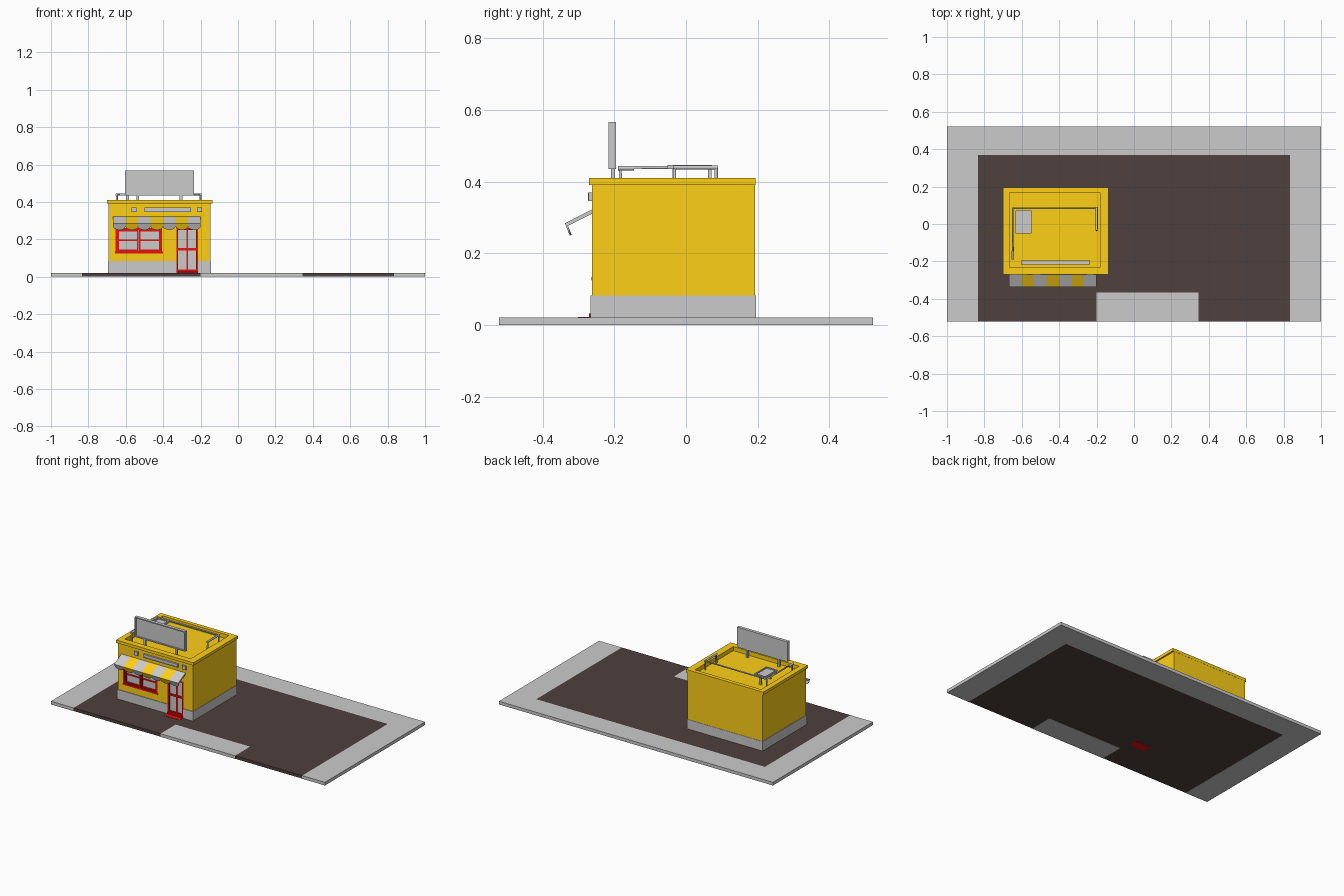
import bpy, bmesh, math
from mathutils import Vector

if "Cube" in bpy.data.objects:
    bpy.data.objects.remove(bpy.data.objects["Cube"])


def material(name, rgb):
    m = bpy.data.materials.new(name)
    m.diffuse_color = (*rgb, 1)
    m.use_nodes = True
    m.node_tree.nodes["Principled BSDF"].inputs["Base Color"].default_value = m.diffuse_color
    return m


YELLOW = material("yellow_paint", (1.0, 0.63, 0.008))
RED = material("red_paint", (0.8, 0.006, 0.004))
DARK = material("asphalt", (0.078, 0.052, 0.048))


def finish(name, bm, mat=None):
    bmesh.ops.recalc_face_normals(bm, faces=bm.faces)
    me = bpy.data.meshes.new(name)
    bm.to_mesh(me)
    bm.free()
    ob = bpy.data.objects.new(name, me)
    bpy.context.collection.objects.link(ob)
    if mat:
        me.materials.append(mat)
    return ob


def boxes(name, items, mat=None):
    """One object from boxes given as (x0, x1, y0, y1, z0, z1)."""
    bm = bmesh.new()
    for x0, x1, y0, y1, z0, z1 in items:
        vs = bmesh.ops.create_cube(bm, size=1)["verts"]
        for v in vs:
            v.co = (x1 if v.co.x > 0 else x0, y1 if v.co.y > 0 else y0, z1 if v.co.z > 0 else z0)
    return finish(name, bm, mat)


def prism(name, outline, offset, mat=None):
    """Extrude a flat outline of 3D points along offset."""
    bm = bmesh.new()
    face = bm.faces.new([bm.verts.new(p) for p in outline])
    ext = bmesh.ops.extrude_face_region(bm, geom=[face], use_keep_orig=True)
    vs = [g for g in ext["geom"] if isinstance(g, bmesh.types.BMVert)]
    bmesh.ops.translate(bm, vec=Vector(offset), verts=vs)
    return finish(name, bm, mat)


def frame(x0, x1, y0, y1, z0, z1, t):
    """Four upright bars around a rectangle in the front plane."""
    return [(x0, x0 + t, y0, y1, z0, z1), (x1 - t, x1, y0, y1, z0, z1),
            (x0 + t, x1 - t, y0, y1, z0, z0 + t), (x0 + t, x1 - t, y0, y1, z1 - t, z1)]


def cut(ob, items):
    """Carve boxes out of an object."""
    for item in items:
        cutter = boxes("cutter", [item])
        cutter.hide_render = True
        mod = ob.modifiers.new("cut", 'BOOLEAN')
        mod.operation = 'DIFFERENCE'
        mod.solver = 'EXACT'
        mod.object = cutter
        bpy.context.view_layer.objects.active = ob
        bpy.ops.object.modifier_apply(modifier=mod.name)
        bpy.data.objects.remove(cutter)


# Ground: pavement border, asphalt lot and entrance slab
Y, G, E = 0.522, 0.021, 0.001
L, R, B = -0.835, 0.834, 0.37
A0, A1, AB = -0.2, 0.344, -0.365
prism("pavement_border", [(-1, -Y, 0), (L, -Y, 0), (L, B, 0), (R, B, 0), (R, -Y, 0),
                          (1, -Y, 0), (1, Y, 0), (-1, Y, 0)], (0, 0, G))
prism("asphalt_lot", [(L, -Y, E), (A0, -Y, E), (A0, AB, E), (A1, AB, E), (A1, -Y, E),
                      (R, -Y, E), (R, B, E), (L, B, E)], (0, 0, G - E), DARK)
boxes("entrance_slab", [(A0, A1, -Y, AB, 0, G)])

# Building shell with window, door and roof recesses
window_hole = (-0.655, -0.405, -0.3, -0.243, 0.128, 0.26)
door_hole = (-0.33, -0.215, -0.3, -0.243, 0.01, 0.26)
roof_hole = (-0.665, -0.183, -0.232, 0.168, 0.383, 0.5)
walls = boxes("walls", [(-0.692, -0.146, -0.262, 0.193, 0.08, 0.395)], YELLOW)
cut(walls, [window_hole, door_hole, roof_hole])
base = boxes("base_plinth", [(-0.696, -0.144, -0.266, 0.195, 0.015, 0.083)])
cut(base, [door_hole])
cornice = boxes("cornice", [(-0.70, -0.136, -0.271, 0.194, 0.391, 0.41)], YELLOW)
cut(cornice, [roof_hole])

# Window: glass, outer frame, two sashes with a cross bar, sill
boxes("window_glass", [(-0.65, -0.41, -0.25, -0.244, 0.13, 0.258)])
bars = frame(-0.655, -0.405, -0.262, -0.243, 0.128, 0.26, 0.01)
for x0, x1 in ((-0.645, -0.532), (-0.528, -0.415)):
    bars += frame(x0, x1, -0.257, -0.243, 0.138, 0.25, 0.008)
    bars.append((x0 + 0.008, x1 - 0.008, -0.255, -0.243, 0.191, 0.199))
bars.append((-0.658, -0.402, -0.2635, -0.25, 0.124, 0.134))
boxes("window_frame", bars, RED)

# Door: glass, frame with centre and cross bars, sill and step
boxes("door_glass", [(-0.325, -0.22, -0.25, -0.244, 0.02, 0.258)])
bars = frame(-0.33, -0.215, -0.262, -0.243, 0.02, 0.26, 0.01)
bars += [(-0.275, -0.267, -0.256, -0.243, 0.03, 0.25),
         (-0.32, -0.225, -0.257, -0.243, 0.141, 0.153),
         (-0.32, -0.225, -0.257, -0.243, 0.03, 0.04)]
boxes("door_frame", bars, RED)
boxes("door_step", [(-0.33, -0.215, -0.302, -0.243, 0, 0.023),
                    (-0.33, -0.215, -0.271, -0.243, 0.023, 0.032)], RED)

# Wall plate and lamps under the cornice
boxes("name_plate", [(-0.5, -0.25, -0.27, -0.26, 0.347, 0.37)]
      + frame(-0.5, -0.25, -0.273, -0.26, 0.347, 0.37, 0.004))
boxes("wall_lamps", [(x, x + 0.027, -0.272, -0.26, 0.346, 0.37) for x in (-0.57, -0.22)])

# Striped awning with a scalloped valance
N, X0, X1 = 7, -0.668, -0.2
w = (X1 - X0) / N
for i in range(N):
    a, b = X0 + i * w, X0 + (i + 1) * w
    mat = YELLOW if i % 2 else None
    prism(f"awning_stripe_{i}", [(a, -0.26, 0.324), (a, -0.338, 0.284), (a, -0.334, 0.275),
                                 (a, -0.26, 0.312)], (w, 0, 0), mat)
    pts = [(a, -0.338, 0.284), (b, -0.338, 0.284)]
    for k in range(9):
        t = math.pi * k / 8
        d = 0.014 + 0.02 * math.sin(t)
        pts.append(((a + b) / 2 + w / 2 * math.cos(t), -0.338 + 0.4 * d, 0.284 - d))
    prism(f"awning_valance_{i}", pts, (0, 0.005, 0.002), mat)

# Roof billboard: board, raised border and two legs
boxes("billboard", [(-0.603, -0.235, -0.208, -0.195, 0.435, 0.567)]
      + frame(-0.603, -0.235, -0.216, -0.195, 0.435, 0.567, 0.007))
boxes("billboard_legs", [(x - 0.007, x + 0.007, -0.21, -0.198, 0.38, 0.44)
                         for x in (-0.535, -0.305)])


# Roof piping on posts
def tube(name, pts, radius):
    cu = bpy.data.curves.new(name, 'CURVE')
    cu.dimensions = '3D'
    cu.bevel_depth = radius
    cu.bevel_resolution = 1
    cu.use_fill_caps = True
    sp = cu.splines.new('POLY')
    sp.points.add(len(pts) - 1)
    for p, co in zip(sp.points, pts):
        p.co = (*co, 1)
    ob = bpy.data.objects.new(name, cu)
    bpy.context.collection.objects.link(ob)


tube("roof_pipe", [(-0.648, -0.183, 0.38), (-0.648, -0.183, 0.44), (-0.648, 0.084, 0.44),
                   (-0.2, 0.084, 0.44), (-0.2, -0.032, 0.44), (-0.2, -0.032, 0.38)], 0.0055)
tube("pipe_end_left", [(-0.648, -0.19, 0.438), (-0.648, -0.145, 0.438)], 0.0075)
tube("pipe_end_right", [(-0.2, -0.036, 0.44), (-0.2, 0.09, 0.44)], 0.0065)
for i, (x, y) in enumerate(((-0.648, 0.084), (-0.2, 0.084))):
    tube(f"pipe_post_{i}", [(x, y, 0.38), (x, y, 0.44)], 0.0055)

# Rooftop vent unit: tray with rim on two posts
x0, x1, y0, y1, t = -0.633, -0.549, -0.052, 0.073, 0.008
boxes("roof_vent", [(x0, x1, y0, y1, 0.435, 0.439),
                    (x0, x0 + t, y0, y1, 0.435, 0.446), (x1 - t, x1, y0, y1, 0.435, 0.446),
                    (x0 + t, x1 - t, y0, y0 + t, 0.435, 0.446),
                    (x0 + t, x1 - t, y1 - t, y1, 0.435, 0.446)])
boxes("vent_posts", [(-0.598, -0.584, y - 0.005, y + 0.005, 0.38, 0.437)
                     for y in (-0.033, 0.066)])
